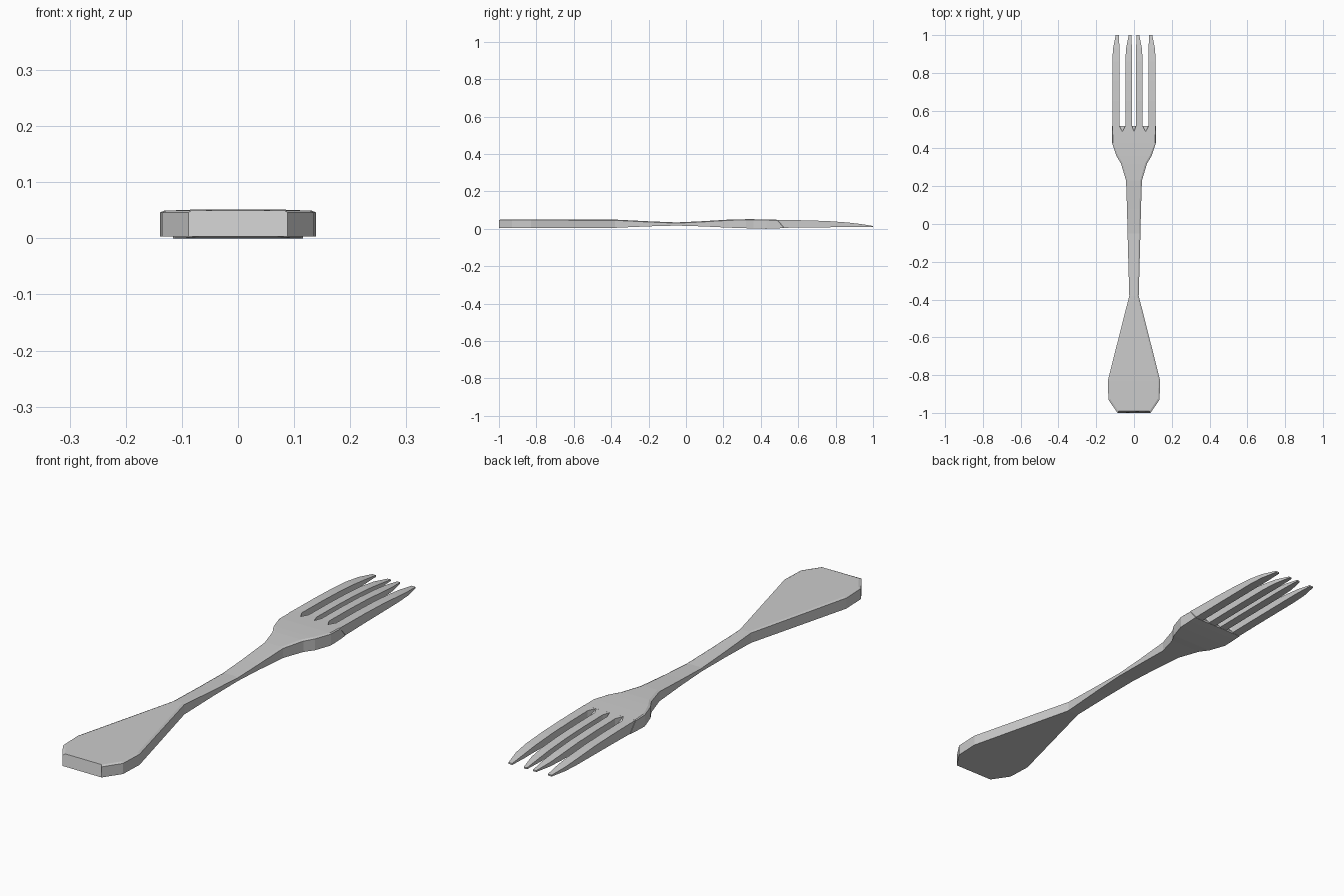
import bpy, bmesh

if "Cube" in bpy.data.objects:
    bpy.data.objects.remove(bpy.data.objects["Cube"])


def loft(name, rings):
    """Skin a list of equal-length point rings and cap both ends."""
    bm = bmesh.new()
    loops = [[bm.verts.new(p) for p in ring] for ring in rings]
    n = len(loops[0])
    for a, b in zip(loops, loops[1:]):
        for i in range(n):
            j = (i + 1) % n
            bm.faces.new((a[i], a[j], b[j], b[i]))
    bm.faces.new(loops[0])
    bm.faces.new(loops[-1])
    bmesh.ops.recalc_face_normals(bm, faces=bm.faces)
    mesh = bpy.data.meshes.new(name)
    bm.to_mesh(mesh)
    bm.free()
    obj = bpy.data.objects.new(name, mesh)
    bpy.context.collection.objects.link(obj)
    return obj


def section(y, w, zb, zt, inset, dy=0.0):
    """Six-sided cross-section with a small chamfer along the top edges."""
    drop = 0.004 if inset else 0.0
    t = w - inset
    return [(-w, y, zb), (w, y, zb), (w, y, zt - drop),
            (t, y + dy, zt), (-t, y + dy, zt), (-w, y, zt - drop)]


# Handle, neck and shoulder: y, half width, bottom, top, chamfer, y shift of top
body = [
    (-1.00, 0.088, 0.003, 0.050, 0.006, 0.009),
    (-0.93, 0.135, 0.003, 0.050, 0.009, 0.004),
    (-0.83, 0.139, 0.003, 0.050, 0.009, 0),
    (-0.38, 0.025, 0.005, 0.049, 0.008, 0),
    (-0.20, 0.030, 0.013, 0.040, 0.008, 0),
    (-0.05, 0.034, 0.017, 0.034, 0.008, 0),
    (0.08, 0.037, 0.013, 0.040, 0.008, 0),
    (0.23, 0.042, 0.006, 0.049, 0.009, 0),
    (0.32, 0.069, 0.003, 0.051, 0.010, 0),
    (0.36, 0.093, 0.001, 0.051, 0.010, 0),
    (0.43, 0.116, 0.000, 0.050, 0.005, 0),
    (0.49, 0.116, 0.002, 0.048, 0.003, 0),
    (0.52, 0.116, 0.004, 0.012, 0.001, 0),
]
loft("handle_and_head", [section(*s) for s in body])


# Tines: y, bottom, top, with splayed roots and one-sided tapered tips
def tine(name, inner, outer, root_inner, root_outer, side):
    stations = [
        (0.488, root_inner, root_outer, 0.003, 0.048),
        (0.52, inner, outer, 0.005, 0.047),
        (0.65, inner, outer, 0.007, 0.045),
        (0.76, inner, outer, 0.008, 0.041),
        (0.86, inner, outer, 0.009, 0.034),
        (0.93, inner, outer - 0.004, 0.009, 0.026),
        (1.00, inner + 0.003, outer - 0.018, 0.009, 0.015),
    ]
    loft(name, [[(side * a, y, zb), (side * b, y, zb),
                 (side * b, y, zt), (side * a, y, zt)]
                for y, a, b, zb, zt in stations])


for side, label in ((-1, "left"), (1, "right")):
    tine(f"inner_tine_{label}", 0.011, 0.046, 0.0, 0.061, side)
    tine(f"outer_tine_{label}", 0.077, 0.115, 0.061, 0.115, side)
